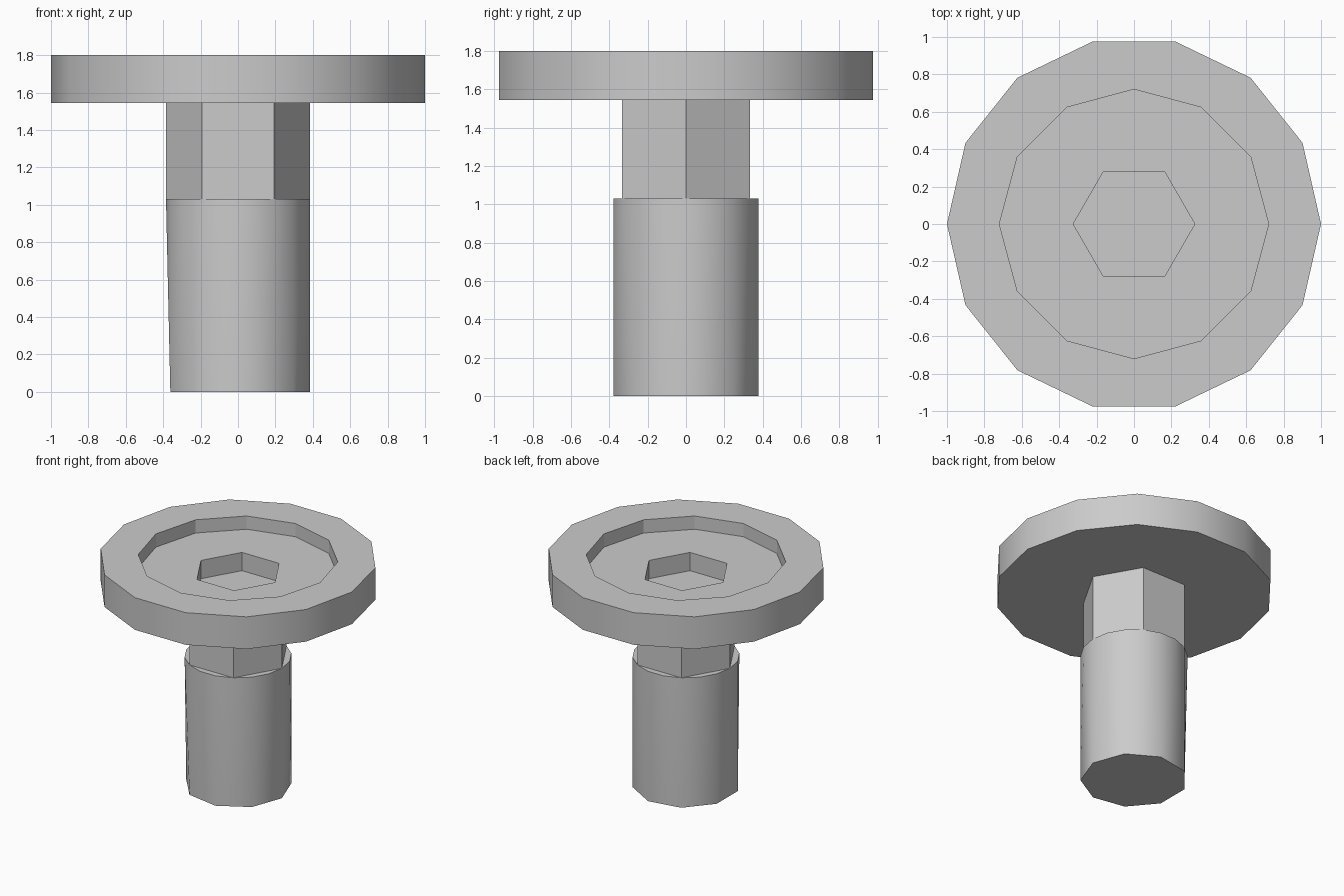
import bpy, bmesh
from math import sin, cos, pi, radians

cube = bpy.data.objects.get("Cube")
if cube:
    bpy.data.objects.remove(cube, do_unlink=True)

steel = bpy.data.materials.new("grey steel")
steel.use_nodes = True
GREY = (0.6, 0.6, 0.6, 1)
steel.diffuse_color = GREY
steel.node_tree.nodes["Principled BSDF"].inputs["Base Color"].default_value = GREY


def ring(bm, sides, radius, z, turn=0.0):
    angles = [turn + 2 * pi * i / sides for i in range(sides)]
    return [bm.verts.new((radius * cos(a), radius * sin(a), z)) for a in angles]


def hull(name, low, high):
    """Solid between two polygon rings given as (sides, radius, z, turn)."""
    bm = bmesh.new()
    ring(bm, *low)
    ring(bm, *high)
    bmesh.ops.convex_hull(bm, input=bm.verts[:])
    bmesh.ops.dissolve_limit(bm, angle_limit=radians(0.5),
                             verts=bm.verts[:], edges=bm.edges[:])
    bmesh.ops.recalc_face_normals(bm, faces=bm.faces[:])
    mesh = bpy.data.meshes.new(name)
    bm.to_mesh(mesh)
    bm.free()
    mesh.materials.append(steel)
    obj = bpy.data.objects.new(name, mesh)
    bpy.context.collection.objects.link(obj)
    return obj


def prism(name, sides, radius, bottom, top, turn=0.0):
    return hull(name, (sides, radius, bottom, turn), (sides, radius, top, turn))


def activate(obj):
    bpy.ops.object.select_all(action='DESELECT')
    obj.select_set(True)
    bpy.context.view_layer.objects.active = obj


def cut(target, cutter):
    mod = target.modifiers.new("cut", 'BOOLEAN')
    mod.operation = 'DIFFERENCE'
    mod.solver = 'EXACT'
    mod.object = cutter
    activate(target)
    bpy.ops.object.modifier_apply(modifier=mod.name)
    bpy.data.objects.remove(cutter, do_unlink=True)


# Wide flat head with a shallow round recess and a hexagonal socket
head = prism("head", 14, 1.0, 1.545, 1.8)
cut(head, prism("recess_cutter", 12, 0.72, 1.695, 1.9))
cut(head, prism("socket_cutter", 6, 0.325, 1.55, 1.85))

# Hexagonal neck under the head
neck = prism("neck", 6, 0.385, 1.03, 1.545)

# Round shaft, with a finer outline at the top than at the foot
shaft = hull("shaft", (9, 0.385, 0, 0), (18, 0.385, 1.03, 0))

for part in (head, neck, shaft):
    activate(part)
    bpy.ops.object.shade_smooth_by_angle(angle=radians(29))
